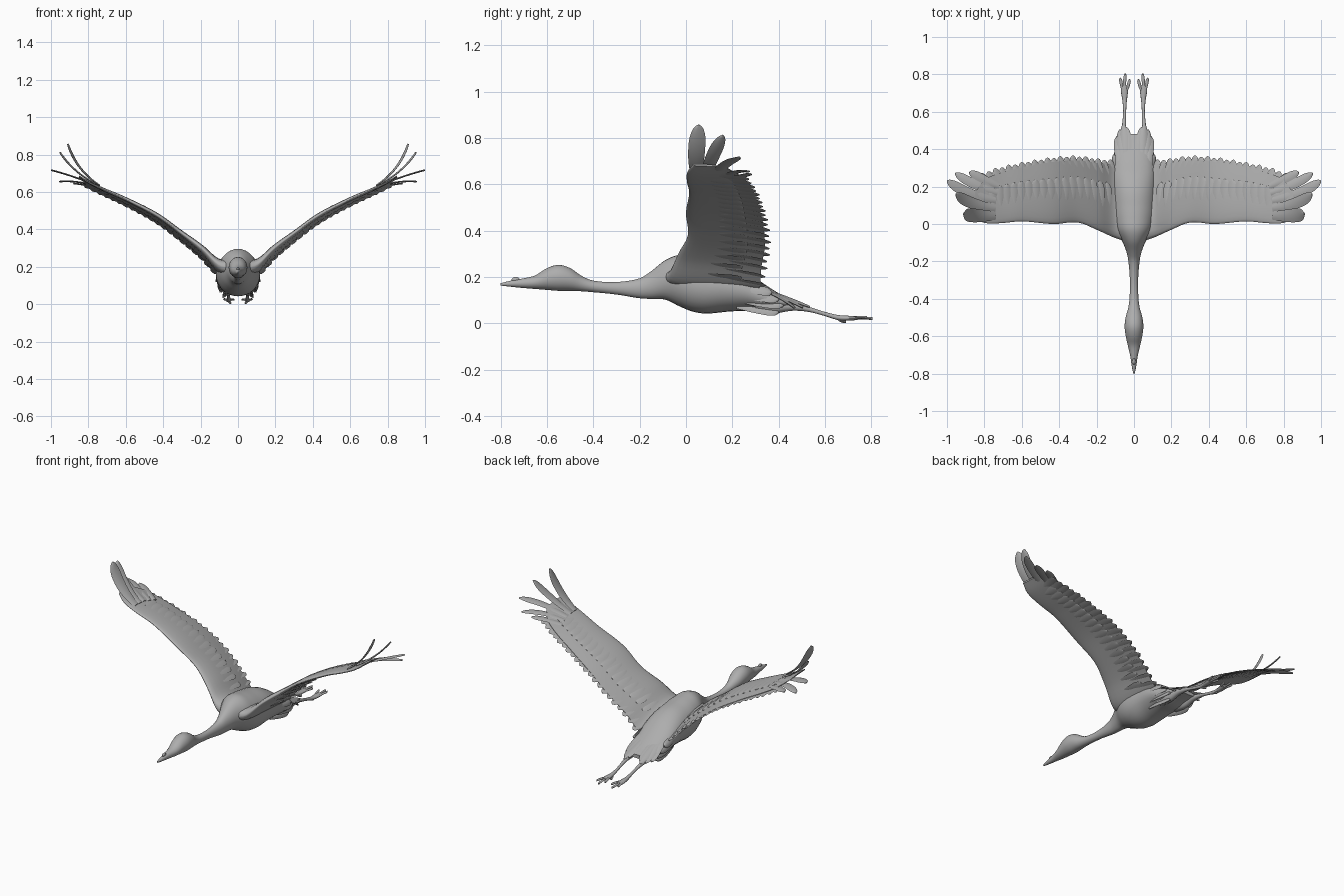
import bpy, bmesh, math
from mathutils import Vector

if "Cube" in bpy.data.objects:
    bpy.data.objects.remove(bpy.data.objects["Cube"])

grey = bpy.data.materials.new("plumage grey")
grey.diffuse_color = (0.42, 0.42, 0.42, 1)
grey.use_nodes = True
grey.node_tree.nodes["Principled BSDF"].inputs["Base Color"].default_value = grey.diffuse_color


def sample(table, t):
    """Smooth interpolation of table rows, keyed on the first column."""
    n = len(table)
    i = next((k for k in range(n - 1) if t <= table[k + 1][0]), n - 2)
    a, b = table[i], table[i + 1]
    p, q = table[max(i - 1, 0)], table[min(i + 2, n - 1)]
    h = b[0] - a[0]
    s = (t - a[0]) / h
    out = []
    for c in range(1, len(a)):
        m0 = (b[c] - p[c]) / (b[0] - p[0]) * h
        m1 = (q[c] - a[c]) / (q[0] - a[0]) * h
        out.append((2*s**3 - 3*s*s + 1)*a[c] + (s**3 - 2*s*s + s)*m0
                   + (3*s*s - 2*s**3)*b[c] + (s**3 - s*s)*m1)
    return out


def add_loft(bm, rings):
    """Skin a list of closed rings and cap both ends."""
    vs = [[bm.verts.new(p) for p in r] for r in rings]
    n = len(vs[0])
    for a, b in zip(vs, vs[1:]):
        for k in range(n):
            bm.faces.new((a[k], a[(k+1) % n], b[(k+1) % n], b[k]))
    bm.faces.new(vs[0])
    bm.faces.new(vs[-1])


def finish(name, bm, mirror=False):
    bmesh.ops.recalc_face_normals(bm, faces=bm.faces)
    me = bpy.data.meshes.new(name)
    bm.to_mesh(me)
    bm.free()
    me.materials.append(grey)
    ob = bpy.data.objects.new(name, me)
    bpy.context.collection.objects.link(ob)
    bpy.ops.object.select_all(action='DESELECT')
    ob.select_set(True)
    bpy.context.view_layer.objects.active = ob
    bpy.ops.object.shade_smooth_by_angle(angle=math.radians(50))
    if mirror:
        ob.modifiers.new("mirror", 'MIRROR')
    return ob


def add_feather(bm, base, mid, tip, side, width, thick=0.005):
    """Thin curved blade with a rounded tip; side is its width direction."""
    base, mid, tip = Vector(base), Vector(mid), Vector(tip)
    rings = []
    for i in range(13):
        t = 1 - (1 - i / 12) ** 1.5
        p = base*(1-t)**2 + mid*2*t*(1-t) + tip*t*t
        d = ((mid - base)*(1-t) + (tip - mid)*t).normalized()
        s = Vector(side)
        s = (s - d * s.dot(d)).normalized()
        up = s.cross(d)
        w = width / 2 * (0.6 + 0.4*math.sin(math.pi*min(t*0.8, 0.5)))
        w *= math.sqrt(max(1 - max((t - 0.7)/0.3, 0)**2, 0.01))
        rings.append([p + s*w*x + up*thick/2*z for x, z in
                      ((-1, 0), (-.5, .8), (0, 1), (.5, .8), (1, 0), (.5, -.8), (0, -1), (-.5, -.8))])
    add_loft(bm, rings)


# Head, neck and torso: y, half width, bottom z, top z
trunk = [(-.80, .004, .163, .173), (-.76, .012, .158, .183), (-.70, .021, .152, .194),
         (-.65, .033, .148, .207), (-.60, .044, .144, .238), (-.55, .050, .140, .252),
         (-.50, .045, .140, .238), (-.45, .031, .138, .204), (-.40, .024, .134, .184),
         (-.30, .022, .124, .178), (-.20, .030, .108, .194), (-.15, .040, .105, .225),
         (-.09, .064, .102, .272), (-.03, .096, .074, .295), (.03, .112, .050, .290),
         (.09, .118, .042, .280), (.18, .118, .050, .262), (.26, .117, .054, .225),
         (.34, .108, .050, .168), (.42, .088, .062, .118), (.48, .06, .068, .090)]
bm = bmesh.new()
rings = []
for i in range(97):
    y = -.80 + 1.28 * i / 96
    w, lo, hi = sample(trunk, y)
    rings.append([(w*math.cos(a), y, (lo+hi)/2 + (hi-lo)/2*math.sin(a))
                  for a in (k*math.tau/28 for k in range(28))])
add_loft(bm, rings)
finish("body", bm)

# Wing: x, leading y, trailing y, upper z, thickness, trailing drop
wing = [(.02, -.10, .30, .260, .120, .05), (.10, -.075, .335, .255, .095, .06),
        (.19, -.035, .345, .325, .062, .055), (.30, .008, .360, .400, .042, .045),
        (.43, .000, .352, .492, .036, .040), (.60, .014, .322, .576, .028, .030),
        (.72, .004, .292, .625, .022, .022), (.80, .006, .255, .660, .016, .016),
        (.85, .030, .19, .688, .008, .010)]


def wing_point(x, u, side=0):
    """Point on the wing at chord fraction u; side +1 upper, -1 lower."""
    y0, y1, z, th, drop = sample(wing, x)
    half = th * 1.3 * (math.sqrt(u) - u) + th * 0.16 * math.sqrt(u) * (1 - u)
    camber = th * 0.5 + 0.05 * u * (1 - u)
    return Vector((x, y0 + (y1 - 0.02 - y0)*u, z - camber - drop*u*u + .05*u*(1-u) + side*(half + .0015)))


us = [0, .01, .04, .1, .2, .32, .45, .6, .75, .88, 1]
bm = bmesh.new()
rings = []
for i in range(49):
    x = .02 + .83 * i / 48
    rings.append([wing_point(x, u, 1) for u in us] + [wing_point(x, u, -1) for u in reversed(us)])
add_loft(bm, rings)
finish("wing", bm, True)

# Flight feathers scalloping the trailing edge
bm = bmesh.new()
for i in range(21):
    x = .125 + .033 * i
    tip_x = x + .03 * (i / 20) ** 2
    base = wing_point(x, .55, -.5)
    edge = wing_point(x, 1)
    tip = edge + Vector((tip_x - x, .026 - .006*(i % 2), -.004))
    add_feather(bm, base, wing_point(x, .8, -.6), tip, (1, 0, .42), .050, .005)
finish("flight_feathers", bm, True)

# Upper and lower covert rows
bm = bmesh.new()
for i in range(17):
    x = .14 + .038 * i
    for side, u0, u1 in ((1, .35, .74), (-1, .4, .78)):
        add_feather(bm, wing_point(x, u0, side*.7), wing_point(x, (u0+u1)/2, side*1.05),
                    wing_point(x + .006, u1, side*1.1), (1, 0, .5), .052, .006)
finish("covert_feathers", bm, True)

# Spread fingers at the wing tip: base, bend, tip, width
fingers = [((.74, .045, .635), (.865, .04, .715), (.910, .055, .857), .074),
           ((.74, .085, .632), (.880, .10, .700), (.952, .160, .812), .062),
           ((.74, .125, .628), (.890, .15, .690), (.998, .232, .716), .056),
           ((.73, .165, .620), (.850, .20, .665), (.955, .272, .655), .050),
           ((.72, .200, .612), (.810, .24, .640), (.880, .278, .645), .048)]
bm = bmesh.new()
for base, mid, tip, w in fingers:
    add_feather(bm, base, mid, tip, (-.25, 1, -.1), w, .009)
finish("wingtip_feathers", bm, True)

# Forked tail fan and rump feathers
bm = bmesh.new()
for x0, x1, y1, z1 in ((.012, .016, .475, .080), (.03, .038, .515, .076),
                       (.045, .056, .535, .070), (.06, .075, .505, .068), (.075, .088, .47, .066)):
    add_feather(bm, (x0, .28, .165), (x0*1.15, .40, .125), (x1, y1, z1), (1, 0, -.25), .044, .010)
for x, y, z in ((.095, .40, .10), (.085, .42, .075), (.105, .37, .13), (.07, .40, .045)):
    add_feather(bm, (x*.9, .22, z + .03), (x*1.1, .32, z + .015), (x, y, z), (.5, 0, -.9), .045, .014)
finish("tail_feathers", bm, True)

# Trailing leg: y, x, z, half width, half height
leg = [(.30, .055, .085, .030, .030), (.38, .056, .075, .026, .032), (.46, .055, .072, .019, .018),
       (.53, .053, .060, .011, .011), (.60, .050, .040, .008, .009), (.66, .050, .024, .012, .011),
       (.71, .051, .022, .019, .010), (.74, .051, .022, .018, .008)]
bm = bmesh.new()
rings = []
for i in range(31):
    y = .30 + .44 * i / 30
    x, z, w, h = sample(leg, y)
    rings.append([(x + w*math.cos(a), y, z + h*math.sin(a))
                  for a in (k*math.tau/12 for k in range(12))])
add_loft(bm, rings)
finish("leg", bm, True)

# Toes and the small hind toe
bm = bmesh.new()
for base, mid, tip in (((.040, .71, .024), (.030, .74, .026), (.022, .775, .024)),
                       ((.050, .71, .022), (.052, .76, .024), (.046, .805, .020)),
                       ((.060, .71, .022), (.068, .75, .026), (.074, .782, .026)),
                       ((.050, .66, .018), (.045, .67, .007), (.040, .69, .006))):
    add_feather(bm, base, mid, tip, (1, 0, 0), .017, .012)
finish("toes", bm, True)

# Beak ridge knob
bm = bmesh.new()
bmesh.ops.create_uvsphere(bm, u_segments=12, v_segments=8, radius=1)
for v in bm.verts:
    v.co = (v.co.x*.008, -.735 + v.co.y*.018, .188 + v.co.z*.012)
finish("beak_knob", bm)
